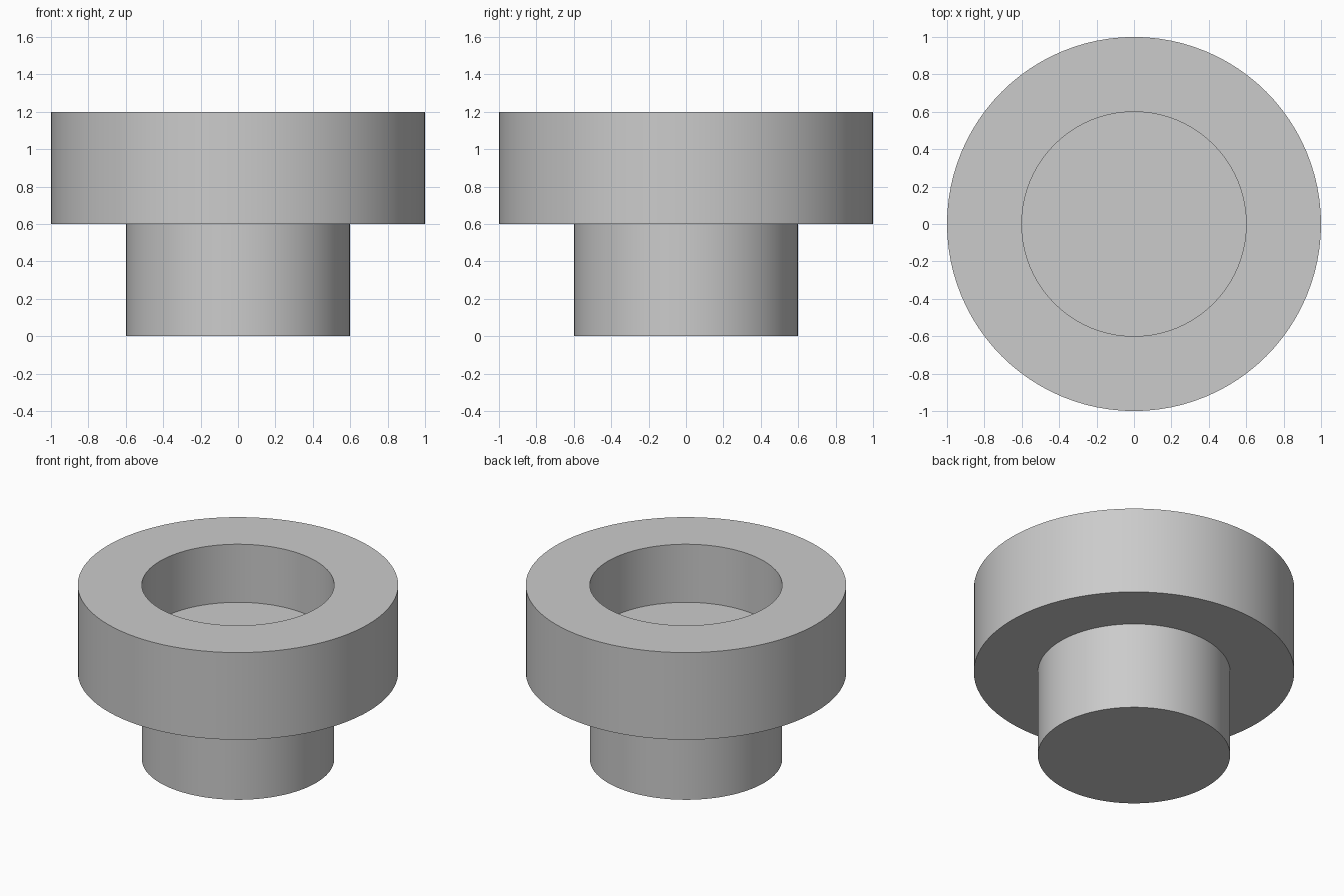
import bpy
import bmesh
import math

cube = bpy.data.objects.get("Cube")
if cube:
    bpy.data.objects.remove(cube, do_unlink=True)

SEGMENTS = 96

grey = bpy.data.materials.new("plain grey")
grey.use_nodes = True
colour = (0.6, 0.6, 0.6, 1)
grey.diffuse_color = colour
grey.node_tree.nodes["Principled BSDF"].inputs["Base Color"].default_value = colour

# Half profile (radius, height): recess floor, rim, wide collar, narrow stem, base
profile = [(0, 0.8), (0.6, 0.8), (0.6, 1.2), (1, 1.2),
           (1, 0.6), (0.6, 0.6), (0.6, 0), (0, 0)]

# Lathe the profile around the vertical axis
bm = bmesh.new()
verts = [bm.verts.new((r, 0, z)) for r, z in profile]
edges = [bm.edges.new(pair) for pair in zip(verts, verts[1:])]
bmesh.ops.spin(bm, geom=verts + edges, cent=(0, 0, 0), axis=(0, 0, 1),
               angle=math.tau, steps=SEGMENTS, use_duplicate=False)
bmesh.ops.remove_doubles(bm, verts=bm.verts[:], dist=0.0001)
bmesh.ops.recalc_face_normals(bm, faces=bm.faces[:])

mesh = bpy.data.meshes.new("recessed_flanged_stem")
bm.to_mesh(mesh)
bm.free()
mesh.materials.append(grey)
stem = bpy.data.objects.new("recessed_flanged_stem", mesh)
bpy.context.collection.objects.link(stem)

# Smooth round walls with crisp rims
bpy.ops.object.select_all(action="DESELECT")
stem.select_set(True)
bpy.context.view_layer.objects.active = stem
bpy.ops.object.shade_smooth_by_angle(angle=math.radians(30))
